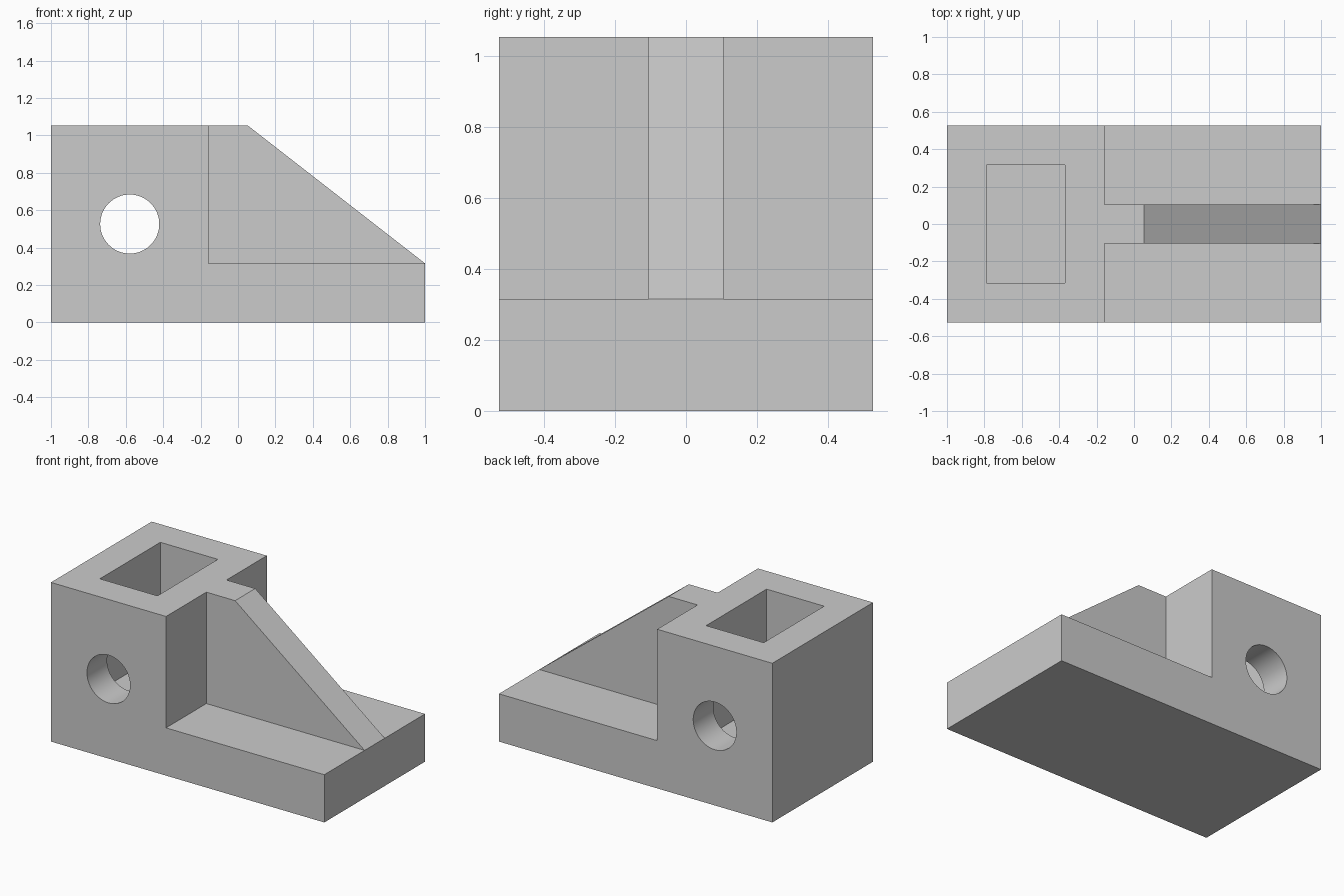
import bpy, bmesh, math
from mathutils import Matrix

default = bpy.data.objects.get("Cube")
if default:
    bpy.data.objects.remove(default, do_unlink=True)

U = 2 / 19              # drawing unit: the bracket is 19 units long
LENGTH, WIDTH, HEIGHT = 19, 10, 10
BASE_H, BLOCK_L, RIB_W = 3, 8, 2

grey = bpy.data.materials.new("plain grey")
grey.use_nodes = True
grey.diffuse_color = (0.6, 0.6, 0.6, 1)
grey.node_tree.nodes["Principled BSDF"].inputs["Base Color"].default_value = (0.6, 0.6, 0.6, 1)


def finish(name, bm):
    """Turn a bmesh in drawing units into a scaled, centred object."""
    bm.transform(Matrix.Scale(U, 4) @ Matrix.Translation((-LENGTH / 2, 0, 0)))
    bmesh.ops.recalc_face_normals(bm, faces=bm.faces)
    mesh = bpy.data.meshes.new(name)
    bm.to_mesh(mesh)
    bm.free()
    mesh.materials.append(grey)
    obj = bpy.data.objects.new(name, mesh)
    bpy.context.collection.objects.link(obj)
    return obj


def prism(name, profile, y0, y1):
    """Extrude an x-z profile from y0 to y1."""
    bm = bmesh.new()
    face = bm.faces.new([bm.verts.new((x, y0, z)) for x, z in profile])
    new = bmesh.ops.extrude_face_region(bm, geom=[face])["geom"]
    verts = [v for v in new if isinstance(v, bmesh.types.BMVert)]
    bmesh.ops.translate(bm, verts=verts, vec=(0, y1 - y0, 0))
    return finish(name, bm)


def box(name, x0, x1, y0, y1, z0, z1):
    return prism(name, [(x0, z0), (x1, z0), (x1, z1), (x0, z1)], y0, y1)


def cut(target, cutter):
    """Subtract the cutter for good and discard it."""
    cutter.hide_render = True
    mod = target.modifiers.new("cut", "BOOLEAN")
    mod.operation = "DIFFERENCE"
    mod.solver = "EXACT"
    mod.object = cutter
    bpy.ops.object.modifier_apply(modifier=mod.name)
    bpy.data.objects.remove(cutter, do_unlink=True)


# Full side silhouette: base, block and sloping rib
body = prism("bracket_body",
             [(0, 0), (LENGTH, 0), (LENGTH, BASE_H), (10, HEIGHT), (0, HEIGHT)],
             -WIDTH / 2, WIDTH / 2)
bpy.context.view_layer.objects.active = body
body.select_set(True)

# Side notches that leave the central rib standing on the base
for side in (-1, 1):
    y0, y1 = sorted((side * RIB_W / 2, side * WIDTH))
    cut(body, box("notch_cutter", BLOCK_L, LENGTH + 2, y0, y1, BASE_H, HEIGHT + 2))

# Rectangular pocket in the top of the block
cut(body, box("pocket_cutter", 2, 6, -3, 3, BASE_H, HEIGHT + 2))

# Round cross hole through both pocket walls
bm = bmesh.new()
bmesh.ops.create_cone(bm, cap_ends=True, segments=64, radius1=1.5, radius2=1.5, depth=14,
                      matrix=Matrix.Translation((4, 0, 5)) @ Matrix.Rotation(math.pi / 2, 4, "X"))
cut(body, finish("hole_cutter", bm))

bpy.ops.object.shade_smooth_by_angle(angle=math.radians(30))
